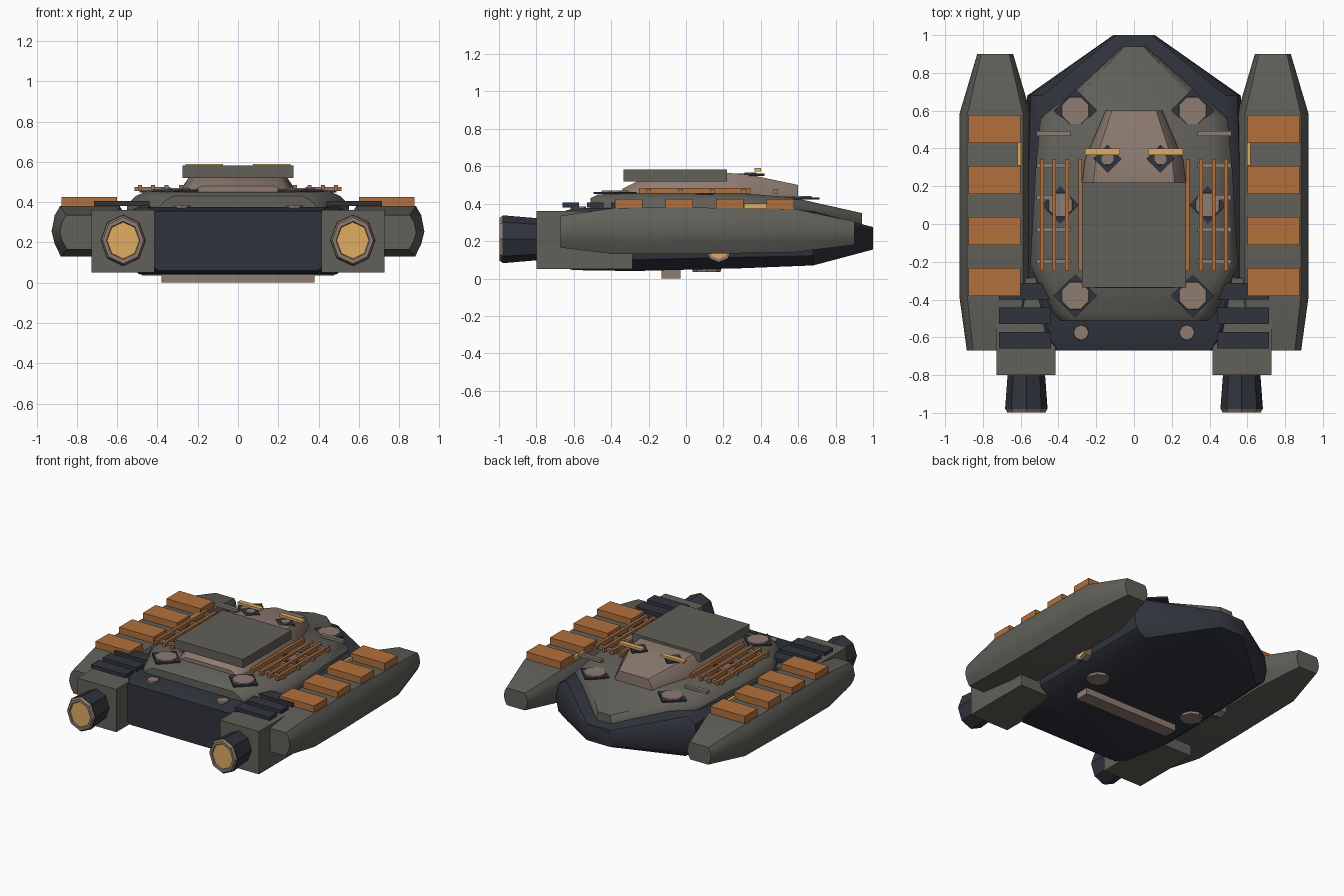
import bpy, bmesh
from math import pi, radians
from mathutils import Matrix, Vector

if "Cube" in bpy.data.objects:
    bpy.data.objects.remove(bpy.data.objects["Cube"])


def material(name, rgb):
    m = bpy.data.materials.new(name)
    m.diffuse_color = (*rgb, 1)
    m.use_nodes = True
    m.node_tree.nodes["Principled BSDF"].inputs["Base Color"].default_value = m.diffuse_color
    return m


GREY = material("warm_grey", (0.12, 0.115, 0.10))
NAVY = material("navy", (0.03, 0.034, 0.046))
TAN = material("tan", (0.27, 0.20, 0.165))
ORANGE = material("orange", (0.45, 0.16, 0.045))
GLOW = material("amber", (0.75, 0.42, 0.12))


def finish(bm, name, mat, smooth=0):
    bmesh.ops.recalc_face_normals(bm, faces=bm.faces)
    me = bpy.data.meshes.new(name)
    bm.to_mesh(me)
    bm.free()
    ob = bpy.data.objects.new(name, me)
    bpy.context.collection.objects.link(ob)
    me.materials.append(mat)
    if smooth:
        bpy.ops.object.select_all(action='DESELECT')
        ob.select_set(True)
        bpy.context.view_layer.objects.active = ob
        bpy.ops.object.shade_smooth_by_angle(angle=radians(smooth))
    return ob


def box(name, mat, x, y, z):
    """Box from (min, max) ranges."""
    bm = bmesh.new()
    bmesh.ops.create_cube(bm, size=1)
    for v in bm.verts:
        v.co = Vector([(r[0] + r[1]) / 2 + c * (r[1] - r[0]) for r, c in zip((x, y, z), v.co)])
    return finish(bm, name, mat)


def cone(name, mat, loc, r1, r2, depth, sides=8, axis='Z', turn=0, scale=(1, 1, 1)):
    """Prism or cone; r1 is at the low end of the axis."""
    bm = bmesh.new()
    bmesh.ops.create_cone(bm, cap_ends=True, segments=sides, radius1=r1, radius2=r2, depth=depth)
    rot = {'Z': Matrix(), 'Y': Matrix.Rotation(-pi / 2, 4, 'X'), 'X': Matrix.Rotation(pi / 2, 4, 'Y')}[axis]
    bm.transform(Matrix.Translation(loc) @ Matrix.Diagonal((*scale, 1)) @ rot @ Matrix.Rotation(turn, 4, 'Z'))
    return finish(bm, name, mat)


def loft(name, mat, section, stations, cx=0, smooth=40):
    """Skin a unit section (x -1..1, z 0..1) through (y, half width, z low, z high)."""
    bm = bmesh.new()
    rings = [[bm.verts.new((cx + w * u, y, a + (b - a) * v)) for u, v in section]
             for y, w, a, b in stations]
    n = len(section)
    for r, s in zip(rings, rings[1:]):
        for i in range(n):
            bm.faces.new((r[i], r[(i + 1) % n], s[(i + 1) % n], s[i]))
    bm.faces.new(rings[0])
    bm.faces.new(rings[-1])
    return finish(bm, name, mat, smooth)


def mirrored(half):
    return half + [(-u, v) for u, v in reversed(half)]


# Main hull, deck, cabin and roof box
loft("hull", NAVY, mirrored([(0.84, 0), (0.97, 0.18), (1, 0.5), (0.97, 0.85), (0.86, 1)]),
     [(-0.67, 0.47, 0.06, 0.355), (-0.60, 0.52, 0.045, 0.375), (-0.28, 0.58, 0.04, 0.38),
      (0.30, 0.575, 0.055, 0.38), (0.68, 0.565, 0.07, 0.36), (1.0, 0.11, 0.155, 0.275)])
loft("deck", GREY, mirrored([(1, 0), (1, 0.4), (0.93, 0.75), (0.82, 1)]),
     [(-0.51, 0.39, 0.34, 0.43), (-0.47, 0.43, 0.34, 0.45), (-0.22, 0.55, 0.34, 0.457),
      (0.30, 0.52, 0.34, 0.455), (0.56, 0.495, 0.33, 0.435), (0.94, 0.06, 0.24, 0.35)])
loft("cabin", TAN, mirrored([(1, 0), (1, 0.3), (0.78, 1)]),
     [(-0.34, 0.23, 0.44, 0.48), (-0.24, 0.265, 0.44, 0.53), (0.22, 0.275, 0.44, 0.565),
      (0.34, 0.26, 0.44, 0.555), (0.60, 0.15, 0.42, 0.50)])
box("roof_box", GREY, (-0.275, 0.275), (-0.335, 0.22), (0.52, 0.583))
box("belly_skid", TAN, (-0.38, 0.38), (-0.13, -0.03), (0, 0.06))

for s, side in ((1, "right"), (-1, "left")):
    def sbox(name, mat, x, y, z):
        return box(f"{name}_{side}", mat, tuple(sorted((s * x[0], s * x[1]))), y, z)

    # Side pod with orange cargo blocks and an amber strip
    loft(f"pod_{side}", GREY,
         mirrored([(0.76, 0), (0.92, 0.25), (1, 0.5), (0.92, 0.82), (0.78, 1)]),
         [(-0.67, 0.15, 0.165, 0.335), (-0.38, 0.19, 0.13, 0.378), (0.0, 0.19, 0.13, 0.38),
          (0.58, 0.19, 0.14, 0.372), (0.90, 0.095, 0.18, 0.305)], cx=s * 0.735)
    for i in range(4):
        y = -0.38 + i * 0.27
        sbox(f"cargo_block_{i}", ORANGE, (0.60, 0.875), (y, y + 0.148), (0.37, 0.425))
    sbox("pod_strip", GLOW, (0.597, 0.617), (0.31, 0.43), (0.36, 0.40))

    # Engine housing, nozzle, rim, glow and vent slats
    sbox("engine_housing", GREY, (0.415, 0.727), (-0.80, -0.285), (0.05, 0.36))
    c = s * 0.57
    oval = (0.88, 1, 1)
    cone(f"nozzle_{side}", NAVY, (c, -0.885, 0.21), 0.128, 0.112, 0.19, axis='Y', scale=oval)
    bpy.ops.mesh.primitive_torus_add(major_segments=8, minor_segments=6, major_radius=0.105,
                                     minor_radius=0.02, location=(c, -0.98, 0.21),
                                     rotation=(pi / 2, 0, 0))
    rim = bpy.context.object
    rim.name = f"nozzle_rim_{side}"
    rim.scale = (0.88, 1, 1)
    rim.data.materials.append(TAN)
    cone(f"nozzle_glow_{side}", GLOW, (c, -0.98, 0.21), 0.095, 0.095, 0.02, axis='Y', scale=oval)
    for i in range(3):
        y = -0.66 + i * 0.13
        sbox(f"vent_slat_{i}", NAVY, (0.44, 0.715), (y, y + 0.088), (0.38, 0.406))

    # Roof rack: long orange rails on tan cross bars
    for i, x in enumerate((0.284, 0.355, 0.422, 0.487)):
        sbox(f"rack_rail_{i}", ORANGE, (x - 0.01, x + 0.01), (-0.25, 0.345), (0.455, 0.485))
    for i in range(5):
        y = -0.20 + i * 0.17
        sbox(f"rack_bar_{i}", TAN, (0.335, 0.515), (y - 0.013, y + 0.013), (0.455, 0.475))

    # Dark diamond pads with tan caps
    for i, (x, y, z, r) in enumerate(((0.31, -0.38, 0.457, 0.115), (0.39, 0.10, 0.455, 0.10),
                                      (0.31, 0.60, 0.428, 0.115), (0.14, 0.345, 0.555, 0.075))):
        cone(f"pad_{side}_{i}", NAVY, (s * x, y, z), r, r, 0.012, sides=4)
        cone(f"pad_cap_{side}_{i}", TAN, (s * x, y, z + 0.004), r * 0.72 if i < 3 else r * 0.5,
             r * 0.66 if i < 3 else r * 0.45, 0.018, turn=pi / 8)
    cone(f"bow_cap_{side}", TAN, (s * 0.28, -0.575, 0.372), 0.045, 0.04, 0.025)
    cone(f"belly_cap_{side}", TAN, (s * 0.40, 0.11, 0.05), 0.075, 0.08, 0.03)

    # Lamps: bars above the cabin and round lamps on the hull flanks
    sbox("cabin_light_bar", GLOW, (0.075, 0.26), (0.365, 0.40), (0.573, 0.59))
    cone(f"flank_lamp_rim_{side}", TAN, (s * 0.575, 0.175, 0.155), 0.068, 0.068, 0.05, axis='X')
    cone(f"flank_lamp_{side}", GLOW, (s * 0.578, 0.175, 0.155), 0.05, 0.05, 0.056, axis='X')
